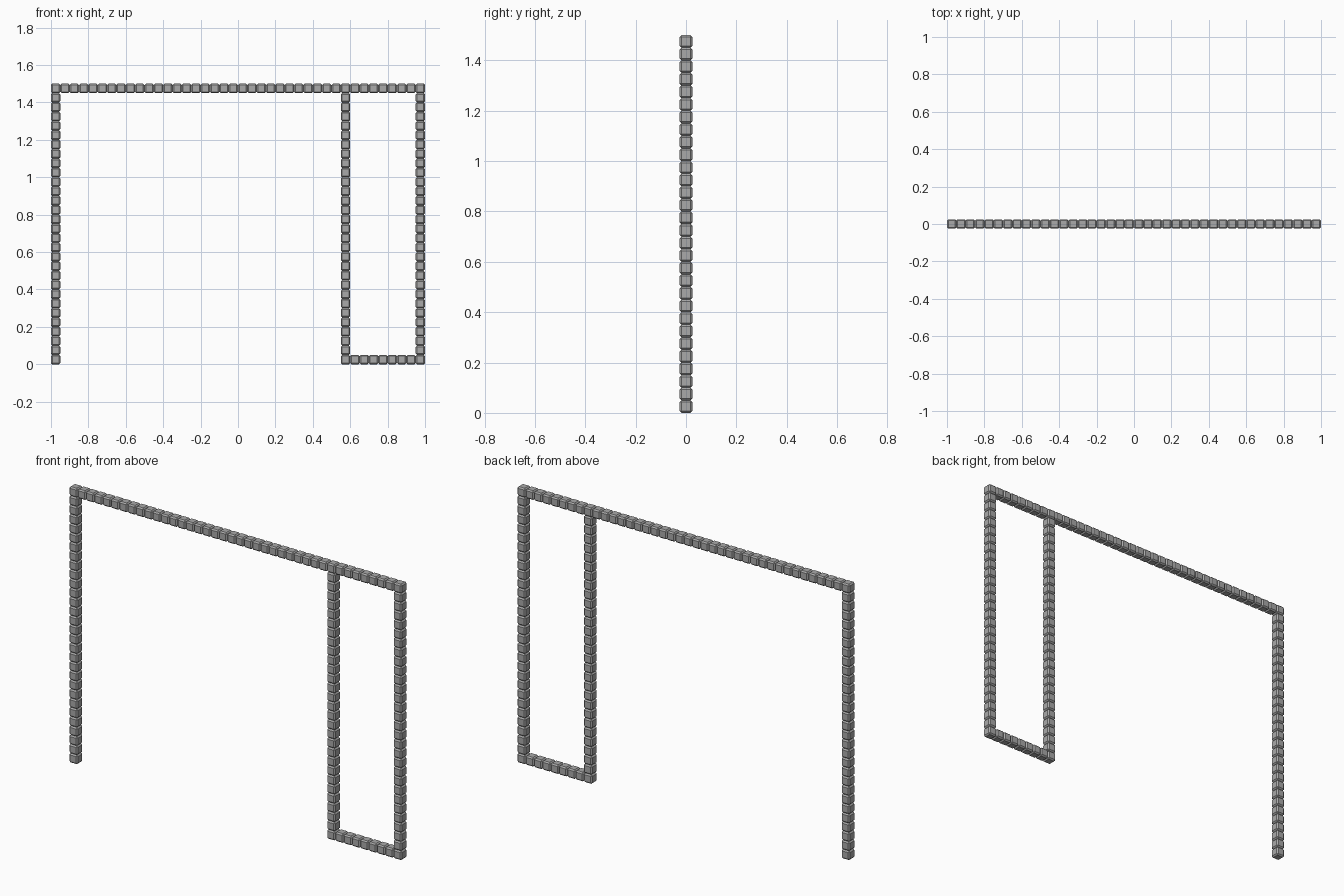
import bpy

if "Cube" in bpy.data.objects:
    bpy.data.objects.remove(bpy.data.objects["Cube"])

S = 0.05  # block size and pitch

# Dark grey block colour
grey = bpy.data.materials.new("dark_grey")
grey.diffuse_color = (0.4, 0.4, 0.4, 1)
grey.use_nodes = True
grey.node_tree.nodes["Principled BSDF"].inputs["Base Color"].default_value = grey.diffuse_color


def block_row(name, start, count, axis):
    """Row of chamfered cubes starting at a block centre and running along an axis."""
    bpy.ops.mesh.primitive_cube_add(size=S, location=start)
    ob = bpy.context.object
    ob.name = name
    ob.data.materials.append(grey)
    bevel = ob.modifiers.new("chamfered_edges", 'BEVEL')
    bevel.width = 0.007
    bevel.segments = 1
    bevel.limit_method = 'NONE'
    arr = ob.modifiers.new("repeat", 'ARRAY')
    arr.count = count
    arr.use_relative_offset = False
    arr.use_constant_offset = True
    arr.constant_offset_displace = (S, 0, 0) if axis == 'X' else (0, 0, S)
    return ob


LOW, HIGH = S / 2, 1.5 - S / 2
LEFT, INNER, RIGHT = -0.975, 0.575, 0.975

# Top beam across the full width
block_row("top_beam", (LEFT, 0, HIGH), 40, 'X')

# Three posts below the beam
for name, x in (("left_post", LEFT), ("inner_post", INNER), ("right_post", RIGHT)):
    block_row(name, (x, 0, LOW), 29, 'Z')

# Sill closing the narrow bay between the inner and right posts
block_row("bottom_sill", (INNER + S, 0, LOW), 7, 'X')
